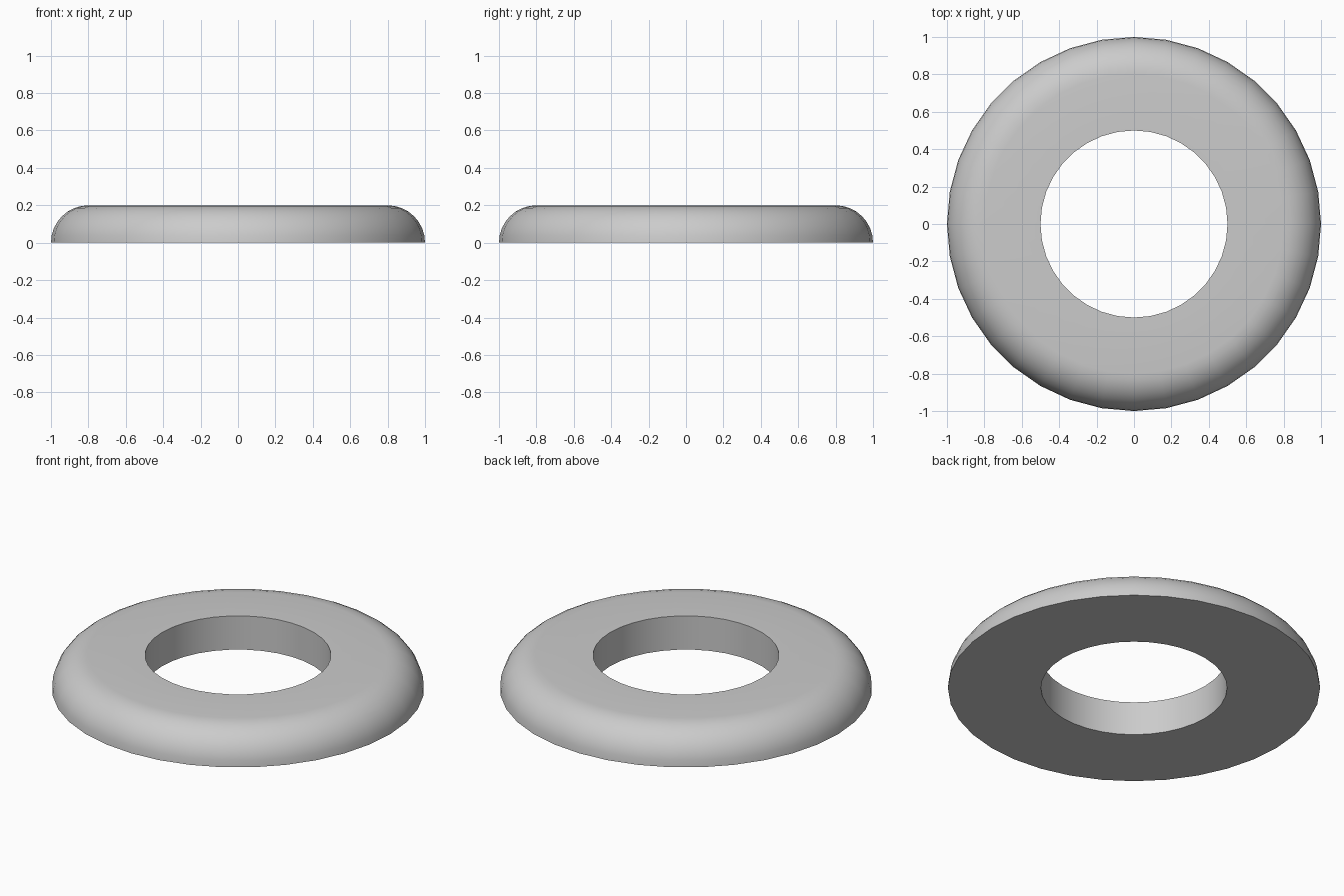
import bpy, bmesh
from math import sin, cos, pi, radians

if "Cube" in bpy.data.objects:
    bpy.data.objects.remove(bpy.data.objects["Cube"])

SIDES, ARC = 36, 8
R_OUT, R_IN, HEIGHT = 1.0, 0.5, 0.2

# Ring cross-section: flat base, quarter-round outer edge, flat top, straight bore
profile = [(R_IN, 0.0)]
for i in range(ARC + 1):
    a = pi / 2 * i / ARC
    profile.append((R_OUT - HEIGHT + HEIGHT * cos(a), HEIGHT * sin(a)))
profile.append((R_IN, HEIGHT))

# Revolve the cross-section around z
bm = bmesh.new()
rings = []
for s in range(SIDES):
    t = 2 * pi * s / SIDES
    rings.append([bm.verts.new((r * cos(t), r * sin(t), z)) for r, z in profile])
n = len(profile)
for s in range(SIDES):
    a, b = rings[s], rings[(s + 1) % SIDES]
    for i in range(n):
        j = (i + 1) % n
        bm.faces.new((a[i], b[i], b[j], a[j]))
bmesh.ops.recalc_face_normals(bm, faces=bm.faces)

mesh = bpy.data.meshes.new("rounded_ring")
bm.to_mesh(mesh)
bm.free()
ring = bpy.data.objects.new("rounded_ring", mesh)
bpy.context.collection.objects.link(ring)

# Smooth curved sides, crisp rims
bpy.context.view_layer.objects.active = ring
ring.select_set(True)
bpy.ops.object.shade_smooth_by_angle(angle=radians(30))
